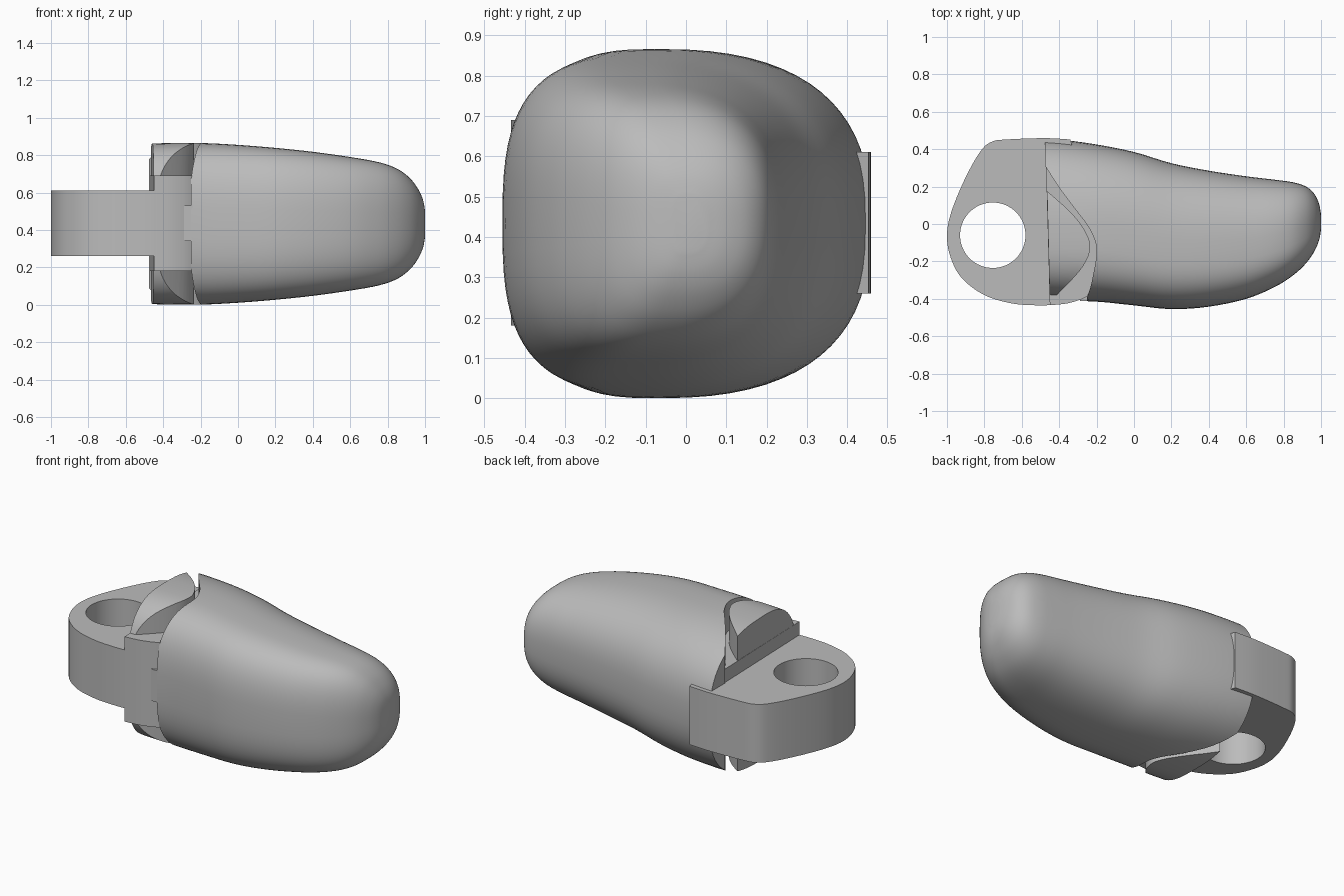
import bpy, bmesh, math
from mathutils import Vector

cube = bpy.data.objects.get("Cube")
if cube:
    bpy.data.objects.remove(cube, do_unlink=True)

grey = bpy.data.materials.new("plain grey")
grey.use_nodes = True
grey.diffuse_color = (0.5, 0.5, 0.5, 1)
grey.node_tree.nodes["Principled BSDF"].inputs["Base Color"].default_value = (0.5, 0.5, 0.5, 1)
MID = 0.433


def spline(points, steps):
    """Smooth curve through the points."""
    pts = [Vector(p) for p in points]
    out = []
    for i in range(len(pts) - 1):
        a, b, c, d = pts[max(i - 1, 0)], pts[i], pts[i + 1], pts[min(i + 2, len(pts) - 1)]
        for s in range(steps):
            t = s / steps
            out.append(b + (c - a) * (t / 2) + (a * 2 - b * 5 + c * 4 - d) * (t * t / 2)
                       + (b * 3 - a - c * 3 + d) * (t ** 3 / 2))
    return out + [pts[-1]]


def add_object(name, bm):
    bmesh.ops.recalc_face_normals(bm, faces=bm.faces)
    mesh = bpy.data.meshes.new(name)
    bm.to_mesh(mesh)
    bm.free()
    mesh.materials.append(grey)
    obj = bpy.data.objects.new(name, mesh)
    bpy.context.collection.objects.link(obj)
    return obj


def prism(name, outline, z0, z1):
    """Upright prism over a plan outline."""
    bm = bmesh.new()
    face = bm.faces.new([bm.verts.new((p[0], p[1], z0)) for p in outline])
    top = bmesh.ops.extrude_face_region(bm, geom=[face])["geom"]
    bmesh.ops.translate(bm, vec=(0, 0, z1 - z0),
                        verts=[g for g in top if isinstance(g, bmesh.types.BMVert)])
    return add_object(name, bm)


def loft(name):
    """Rounded shell: x, front y, back y, half height for each section."""
    rows = [(-0.56, -0.40, 0.462, 0.425), (-0.4, -0.41, 0.452, 0.431),
            (-0.2, -0.415, 0.425, 0.432), (0.0, -0.435, 0.385, 0.422),
            (0.2, -0.455, 0.325, 0.406), (0.4, -0.442, 0.285, 0.385),
            (0.6, -0.40, 0.255, 0.357), (0.75, -0.338, 0.237, 0.33),
            (0.85, -0.275, 0.223, 0.295), (0.92, -0.21, 0.20, 0.243),
            (0.965, -0.145, 0.16, 0.183), (0.99, -0.085, 0.105, 0.125),
            (1.0, -0.03, 0.05, 0.07)]
    bm = bmesh.new()
    count, rings = 72, []
    for x, y0, y1, h in spline(rows, 4):
        peak = y0 + (y1 - y0) * 0.4
        ring = []
        for k in range(count):
            a = math.tau * k / count
            c, s = math.cos(a), math.sin(a)
            n = 2.55 if c > 0 else 2.9
            w = y1 - peak if c > 0 else peak - y0
            y = peak + math.copysign(w * abs(c) ** (2 / n), c)
            z = MID + math.copysign(h * abs(s) ** (2 / n), s)
            ring.append(bm.verts.new((x, y, z)))
        rings.append(ring)
    for a, b in zip(rings, rings[1:]):
        for k in range(count):
            j = (k + 1) % count
            bm.faces.new((a[k], a[j], b[j], b[k]))
    bm.faces.new(rings[0])
    bm.faces.new(rings[-1])
    return add_object(name, bm)


def cut(obj, tool, operation):
    mod = obj.modifiers.new("cut", "BOOLEAN")
    mod.object, mod.operation, mod.solver = tool, operation, "EXACT"
    bpy.context.view_layer.objects.active = obj
    bpy.ops.object.modifier_apply(modifier=mod.name)
    bpy.data.objects.remove(tool, do_unlink=True)


# Fingertip body with a curved saddle cut at its base
body = loft("fingertip_body")
saddle = spline([(-0.475, 0.31), (-0.395, 0.187), (-0.315, 0.08), (-0.235, -0.03),
                 (-0.2, -0.14), (-0.225, -0.305), (-0.25, -0.39)], 6)
cut(body, prism("saddle_cutter", [(-0.9, 0.6), (-0.475, 0.6)] + saddle
                + [(-0.25, -0.6), (-0.9, -0.6)], -0.2, 1.1), "DIFFERENCE")

# Knuckle lobes, top and bottom, sharing the body's outer surface
lobe_plan = spline([(-0.465, 0.176), (-0.34, 0.064), (-0.262, -0.037),
                    (-0.235, -0.134), (-0.29, -0.25), (-0.45, -0.415)], 6)
lobes = []
for name, z0, z1 in (("upper_lobe", 0.6, 1.1), ("lower_lobe", -0.2, 0.27)):
    lobe = loft(name)
    cut(lobe, prism("lobe_cutter", lobe_plan, z0, z1), "INTERSECT")
    lobes.append(lobe)

# Hinge core between the lobes
front_edge = spline([(-0.45, -0.434), (-0.36, -0.425), (-0.28, -0.402), (-0.22, -0.37)], 4)
core = prism("hinge_core", front_edge + [(-0.1, -0.2), (-0.2, 0.3), (-0.472, 0.37)], 0.18, 0.69)

# Flat hinge plate with a round hole
plate_plan = spline([(-0.34, 0.452), (-0.48, 0.459), (-0.68, 0.452), (-0.76, 0.44), (-0.82, 0.39),
                     (-0.9, 0.25), (-0.975, 0.07), (-1.0, -0.06), (-0.98, -0.18), (-0.92, -0.29),
                     (-0.8, -0.38), (-0.65, -0.425), (-0.5, -0.435), (-0.4, -0.43)], 5)
plate = prism("hinge_plate", plate_plan + [(-0.3, -0.35), (-0.3, 0.3)], 0.26, 0.61)
hole = [(-0.755 + 0.175 * math.cos(math.tau * k / 64), -0.06 + 0.175 * math.sin(math.tau * k / 64))
        for k in range(64)]
cut(plate, prism("hole_cutter", hole, 0, 1), "DIFFERENCE")

# Small stop tab at the front
tab = prism("stop_tab", [(-0.29, -0.412), (-0.24, -0.412), (-0.24, -0.3), (-0.29, -0.3)], 0.34, 0.53)

for obj in [body, core, plate, tab] + lobes:
    bpy.ops.object.select_all(action="DESELECT")
    obj.select_set(True)
    bpy.context.view_layer.objects.active = obj
    bpy.ops.object.shade_smooth_by_angle(angle=math.radians(30))
